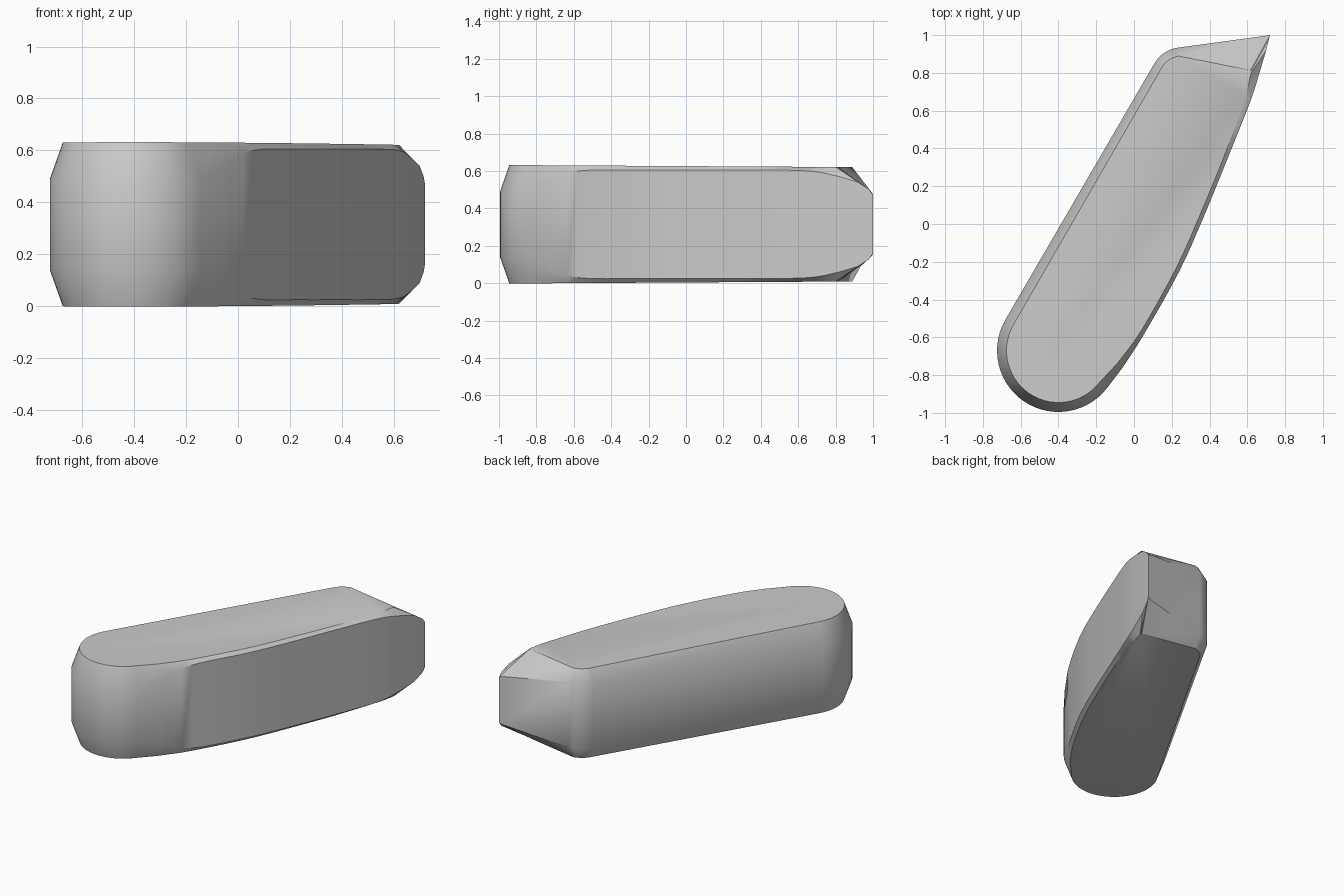
import bpy
import math
from mathutils import Vector

if "Cube" in bpy.data.objects:
    bpy.data.objects.remove(bpy.data.objects["Cube"], do_unlink=True)

HEIGHT = 0.63

stone_grey = bpy.data.materials.new("stone_grey")
stone_grey.use_nodes = True
GREY = (0.6, 0.6, 0.6, 1)
stone_grey.diffuse_color = GREY
stone_grey.node_tree.nodes["Principled BSDF"].inputs["Base Color"].default_value = GREY


def arc(cx, cy, outer, inner, start, end, steps, shoulder):
    """Stations (wall x, wall y, cap x, cap y, shoulder height) around a corner."""
    out = []
    for i in range(steps + 1):
        a = math.radians(start + (end - start) * i / steps)
        c, s = math.cos(a), math.sin(a)
        out.append((cx + outer * c, cy + outer * s, cx + inner * c, cy + inner * s, shoulder))
    return out


def spline(keys, steps):
    """Smooth curve through the key stations."""
    pts = [Vector(k) for k in keys]
    pts = [2 * pts[0] - pts[1]] + pts + [2 * pts[-1] - pts[-2]]
    out = []
    for a, b, c, d in zip(pts, pts[1:], pts[2:], pts[3:]):
        for i in range(steps):
            t = i / steps
            out.append(tuple(0.5 * (2 * b + (c - a) * t + (2 * a - 5 * b + 4 * c - d) * t ** 2
                                    + (3 * b - a - 3 * c + d) * t ** 3)))
    return out


# Rounded front end, bowed side up to the pointed tip, then the rear corner
round_end = arc(-0.40, -0.67, 0.325, 0.275, 150, 322, 28, 0.49)
bowed_side = spline([
    (-0.06, -0.76, -0.09, -0.74, 0.54),
    (0.055, -0.58, 0.035, -0.57, 0.60),
    (0.24, -0.25, 0.22, -0.24, 0.605),
    (0.37, 0.04, 0.35, 0.05, 0.605),
    (0.505, 0.37, 0.485, 0.38, 0.605),
    (0.62, 0.66, 0.59, 0.68, 0.60),
    (0.67, 0.82, 0.615, 0.78, 0.57),
], 4)
tip = [(0.67, 0.82, 0.615, 0.78, 0.57), (0.70, 0.92, 0.62, 0.80, 0.54),
       (0.715, 0.98, 0.62, 0.81, 0.50), (0.72, 1.0, 0.617, 0.813, 0.47),
       (0.70, 0.997, 0.60, 0.817, 0.48)]
rear_corner = arc(0.255, 0.765, 0.17, 0.125, 98, 150, 10, 0.54)
stations = round_end + bowed_side + tip + rear_corner

# Four rings: bottom cap, lower shoulder, upper shoulder, top cap
rings = [[], [], [], []]
for x, y, cap_x, cap_y, shoulder in stations:
    top = HEIGHT - 0.004 - 0.006 * cap_y
    rings[0].append((cap_x, cap_y, HEIGHT - top))
    rings[1].append((x, y, HEIGHT - shoulder))
    rings[2].append((x, y, shoulder))
    rings[3].append((cap_x, cap_y, top))

n = len(stations)
verts = [v for ring in rings for v in ring]
faces = [tuple(reversed(range(n))), tuple(range(3 * n, 4 * n))]
for r in range(3):
    for i in range(n):
        j = (i + 1) % n
        faces.append((r * n + i, r * n + j, (r + 1) * n + j, (r + 1) * n + i))

mesh = bpy.data.meshes.new("curved_block")
mesh.from_pydata(verts, [], faces)
mesh.materials.append(stone_grey)
mesh.update()
block = bpy.data.objects.new("curved_block", mesh)
bpy.context.collection.objects.link(block)

# Smooth walls with crisp cap edges
bpy.context.view_layer.objects.active = block
block.select_set(True)
bpy.ops.object.shade_smooth_by_angle(angle=math.radians(32))
